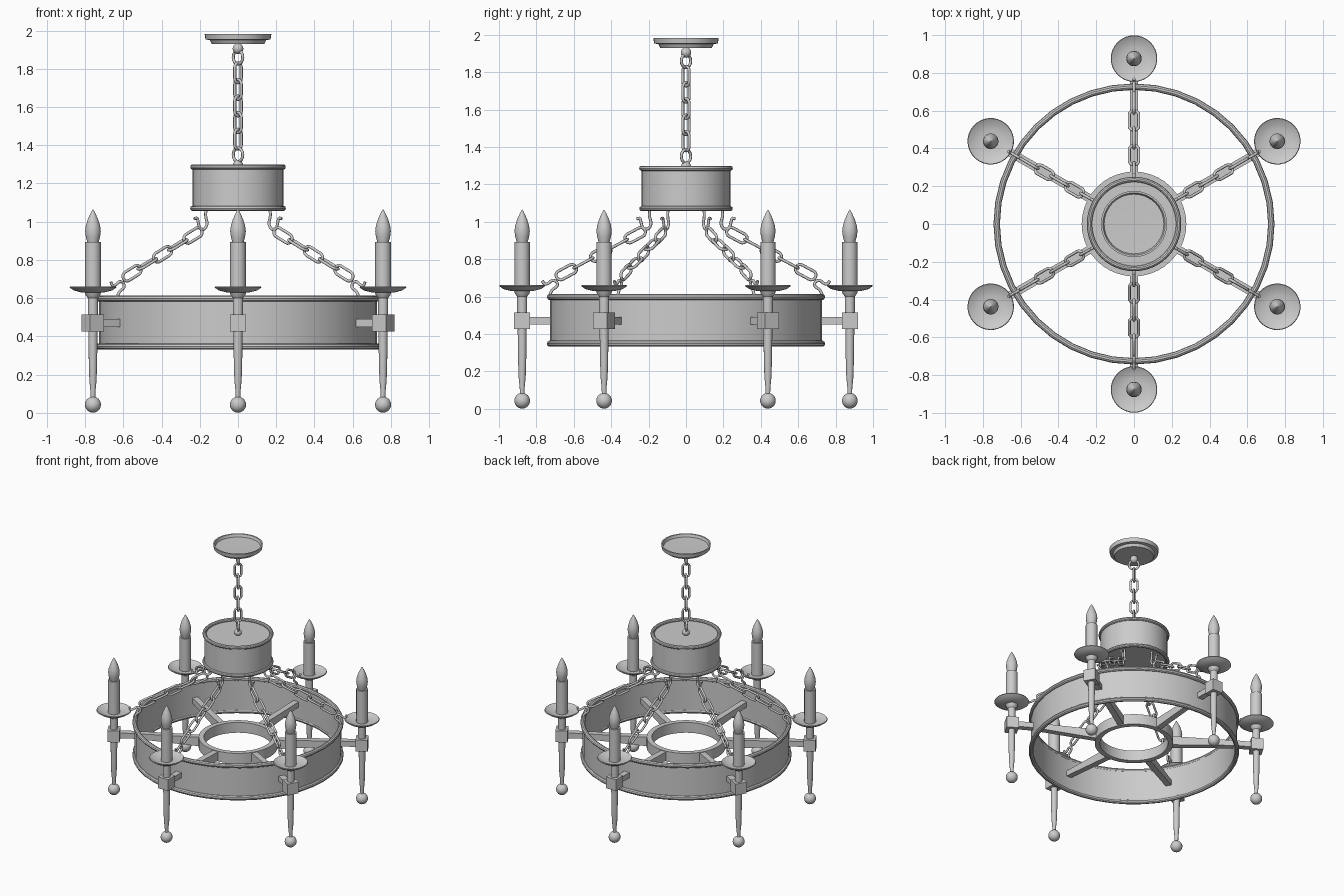
import bpy, bmesh, math
from mathutils import Vector, Matrix

if "Cube" in bpy.data.objects:
    bpy.data.objects.remove(bpy.data.objects["Cube"])


def finish(name, bm, angle=0.0, smooth=True):
    bmesh.ops.recalc_face_normals(bm, faces=bm.faces)
    me = bpy.data.meshes.new(name)
    bm.to_mesh(me)
    bm.free()
    ob = bpy.data.objects.new(name, me)
    bpy.context.collection.objects.link(ob)
    ob.rotation_euler.z = angle
    if smooth:
        bpy.ops.object.select_all(action='DESELECT')
        ob.select_set(True)
        bpy.context.view_layer.objects.active = ob
        bpy.ops.object.shade_smooth_by_angle(angle=math.radians(35))
    return ob


def lathe(name, profile, segs=32, x=0.0, angle=0.0, closed=False):
    """Spin (radius, z) points about a vertical axis at distance x."""
    bm = bmesh.new()
    rings = []
    for r, z in profile:
        if r < 1e-5:
            rings.append([bm.verts.new((x, 0, z))] * segs)
        else:
            rings.append([bm.verts.new((x + r * math.cos(2 * math.pi * i / segs),
                                        r * math.sin(2 * math.pi * i / segs), z))
                          for i in range(segs)])
    pairs = list(zip(rings, rings[1:])) + ([(rings[-1], rings[0])] if closed else [])
    for a, b in pairs:
        for i in range(segs):
            j = (i + 1) % segs
            vs = list(dict.fromkeys((a[i], a[j], b[j], b[i])))
            if len(vs) > 2:
                bm.faces.new(vs)
    return finish(name, bm, angle)


def circle_profile(r, z, minor, n=10):
    return [(r + minor * math.cos(2 * math.pi * i / n),
             z + minor * math.sin(2 * math.pi * i / n)) for i in range(n)]


def ball(r, z, n=12):
    return [(r * math.sin(math.pi * i / n), z - r * math.cos(math.pi * i / n))
            for i in range(n + 1)]


def beam(name, x0, x1, w, za, zb, angle):
    """Radial bar; za and zb are the (low, high) heights at its two ends."""
    bm = bmesh.new()
    bmesh.ops.create_cube(bm, size=1)
    for v in bm.verts:
        lo, hi = za if v.co.x < 0 else zb
        v.co = (x0 if v.co.x < 0 else x1, v.co.y * w, lo if v.co.z < 0 else hi)
    return finish(name, bm, angle, smooth=False)


def wires(name, paths, radius, angle=0.0):
    """Round wire along each (points, cyclic) path."""
    cu = bpy.data.curves.new(name, 'CURVE')
    cu.dimensions = '3D'
    cu.bevel_depth = radius
    cu.bevel_resolution = 2
    cu.use_fill_caps = True
    for pts, cyclic in paths:
        sp = cu.splines.new('POLY')
        sp.points.add(len(pts) - 1)
        for p, co in zip(sp.points, pts):
            p.co = (*co, 1)
        sp.use_cyclic_u = cyclic
    ob = bpy.data.objects.new(name, cu)
    bpy.context.collection.objects.link(ob)
    ob.rotation_euler.z = angle
    return ob


def link(center, direction, length, width, roll):
    """Stadium shaped centre line of one chain link."""
    q = Vector(direction).normalized()
    m = q.to_track_quat('X', 'Z').to_matrix() @ Matrix.Rotation(roll, 3, 'X')
    r, h = width / 2, (length - width) / 2
    pts = []
    for s in (1, -1):
        for i in range(9):
            a = -math.pi / 2 + math.pi * i / 8
            pts.append(Vector(center) + m @ Vector((s * (h + r * math.cos(a)),
                                                    s * r * math.sin(a), 0)))
    return pts, True


def smooth_path(pts, steps=5):
    """Catmull-Rom through (radius, z) points in the radial plane."""
    p = [Vector((a, 0, b)) for a, b in pts]
    p = [2 * p[0] - p[1]] + p + [2 * p[-1] - p[-2]]
    out = []
    for a, b, c, d in zip(p, p[1:], p[2:], p[3:]):
        for i in range(steps):
            t = i / steps
            out.append(0.5 * (2 * b + (c - a) * t + (2 * a - 5 * b + 4 * c - d) * t * t
                              + (3 * b - a - 3 * c + d) * t ** 3))
    return out + [p[-2]]


# Ceiling canopy, an open dish
lathe("ceiling_canopy", [(0, 1.93), (0.138, 1.93), (0.148, 1.95), (0.17, 1.953), (0.175, 1.983),
                         (0.165, 1.983), (0.158, 1.962), (0, 1.958)], 40)
lathe("canopy_knob", ball(0.028, 1.905), 20)

# Main chain with an end ring at each end
chain = [link((0, 0, z), (0, 0, 1), 0.072, 0.07, math.pi / 4) for z in (1.86, 1.35)]
chain += [link((0, 0, 1.345 + 0.0867 * k), (0, 0, 1), 0.105, 0.048,
               math.pi / 4 + (k % 2) * math.pi / 2) for k in range(1, 6)]
wires("main_chain", chain, 0.008)

# Drum
lathe("drum_knob", ball(0.026, 1.297), 20)
lathe("drum", [(0, 1.28), (0.237, 1.28), (0.237, 1.065), (0, 1.065)], 48)
for nm, z in (("drum_upper_rim", 1.286), ("drum_lower_rim", 1.07)):
    lathe(nm, circle_profile(0.236, z, 0.014), 48, closed=True)

# Large ring band with rims
lathe("ring_band", [(0.727, 0.35), (0.727, 0.598), (0.714, 0.598), (0.714, 0.35)], 40, closed=True)
for nm, z in (("ring_upper_rim", 0.598), ("ring_lower_rim", 0.348)):
    lathe(nm, circle_profile(0.727, z, 0.017), 40, closed=True)

# Centre hub ring
lathe("hub_ring", [(0.277, 0.405), (0.277, 0.485), (0.24, 0.485), (0.24, 0.405)], 40, closed=True)

# Six repeated arms
R = 0.876
drum_hook = smooth_path([(0.193, 1.07), (0.195, 1.03), (0.187, 0.99), (0.203, 0.962),
                         (0.23, 0.966), (0.24, 0.995), (0.247, 1.018), (0.265, 1.015)])
ring_hook = smooth_path([(0.73, 0.605), (0.715, 0.635), (0.69, 0.655), (0.692, 0.678),
                         (0.715, 0.686), (0.738, 0.67), (0.757, 0.667), (0.768, 0.685)])
slope = Vector((0.354, 0, -0.19))
for k in range(6):
    a = math.radians(30 + 60 * k)
    beam("spoke", 0.265, 0.72, 0.044, (0.41, 0.48), (0.45, 0.49), a)
    beam("arm", 0.715, R, 0.044, (0.45, 0.491), (0.45, 0.491), a)
    beam("arm_block", R - 0.043, R + 0.043, 0.086, (0.426, 0.514), (0.426, 0.514), a)
    lathe("post", [(0.012, 0.075), (0.013, 0.11), (0.019, 0.17), (0.022, 0.27), (0.024, 0.43),
                   (0.027, 0.52), (0.027, 0.60), (0.038, 0.615), (0.045, 0.635)], 20, R, a)
    lathe("post_ball", ball(0.042, 0.043), 20, R, a)
    lathe("drip_pan", [(0, 0.628), (0.06, 0.63), (0.1, 0.64), (0.123, 0.656),
                       (0.12, 0.662), (0.095, 0.648), (0.06, 0.64), (0, 0.638)], 32, R, a)
    lathe("candle", [(0, 0.636), (0.041, 0.636), (0.041, 0.893), (0, 0.893)], 24, R, a)
    lathe("flame_bulb", [(0.029, 0.89), (0.037, 0.92), (0.041, 0.95), (0.037, 0.98),
                         (0.026, 1.015), (0.012, 1.045), (0.004, 1.06), (0, 1.065)], 24, R, a)
    wires("hooks", [(drum_hook, False), (ring_hook, False)], 0.008, a)
    wires("side_chain", [link(Vector((0.272, 0, 0.928)) + slope * (i / 4) * 1.04, slope, 0.118,
                              0.05, (i % 2) * math.pi / 2 + math.pi / 2)
                         for i in range(5)], 0.008, a)
